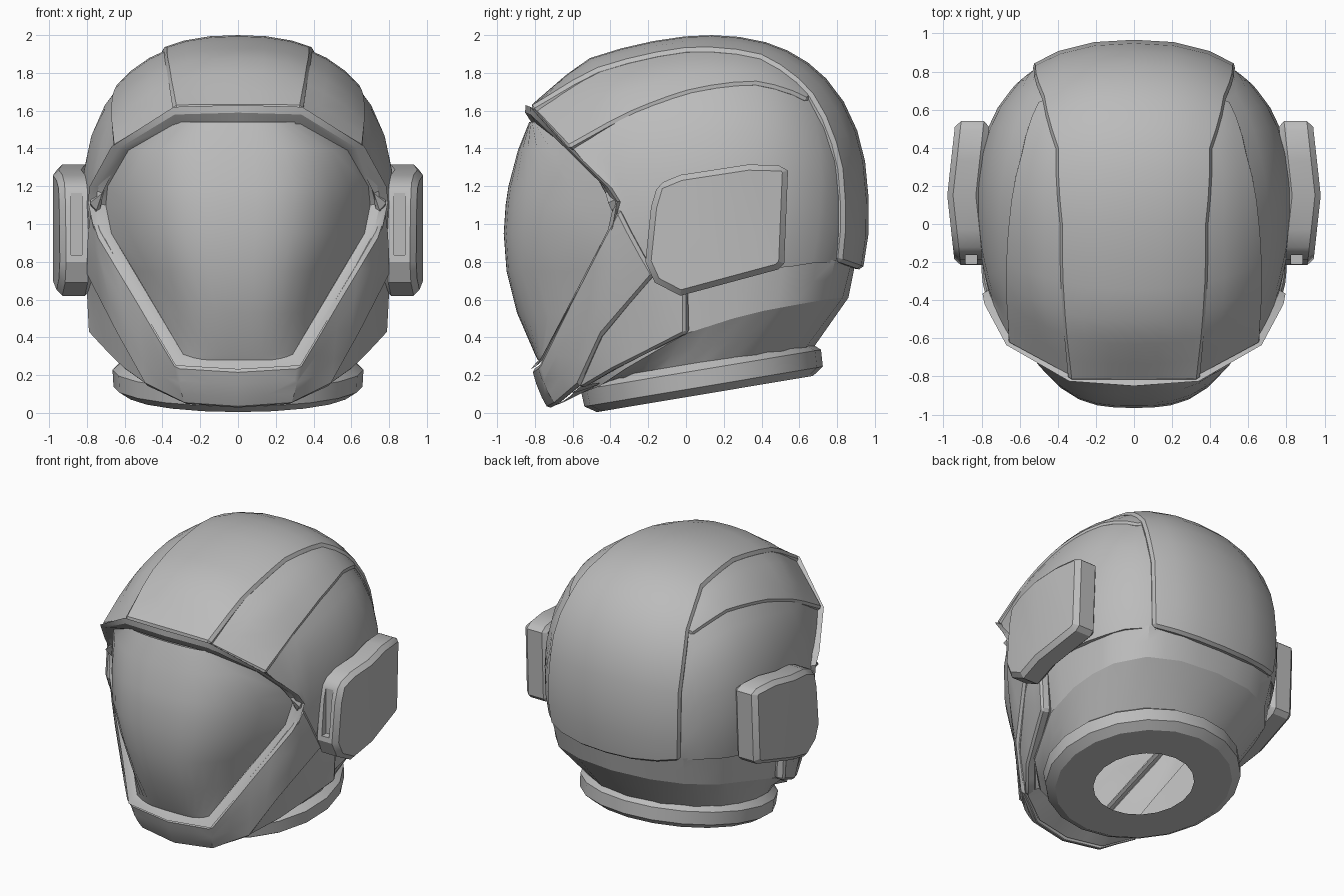
import bpy, bmesh, math
from mathutils import Vector

if "Cube" in bpy.data.objects:
    bpy.data.objects.remove(bpy.data.objects["Cube"])

C = Vector((0, 0.1, 1.05))          # centre of the dome
grey = bpy.data.materials.new("shell grey")
grey.diffuse_color = (0.5, 0.5, 0.5, 1)
grey.use_nodes = True
grey.node_tree.nodes["Principled BSDF"].inputs["Base Color"].default_value = grey.diffuse_color


def flip(points):
    return [(-x, y, z) for x, y, z in points]


def full(half):
    """Half outline starting on x=0, completed to the left side."""
    return flip(half[:0:-1]) + half


def shift(points, dx, dz=0):
    return [(x + dx, y, z + dz) for x, y, z in points]


def on_dome(p, offset):
    """Push a point along its ray from the centre onto the dome."""
    d = (p - C).normalized()
    a, n = (1.35, 1.6) if d.y < 0 else (0.868, 2.4)
    b = 0.95 if d.z > 0 else 0.82
    lo, hi = 0.0, 3.0
    for _ in range(30):
        t = (lo + hi) / 2
        f = abs(d.x * t / 0.86) ** 2.4 + abs(d.y * t / a) ** n + abs(d.z * t / b) ** 2.4
        lo, hi = (t, hi) if f < 1 else (lo, t)
    return C + d * (lo + offset)


def finish(name, bm, outward=True):
    if outward and sum((f.normal.dot(f.calc_center_median() - C) for f in bm.faces)) < 0:
        bmesh.ops.reverse_faces(bm, faces=bm.faces)
    me = bpy.data.meshes.new(name)
    bm.to_mesh(me)
    bm.free()
    me.materials.append(grey)
    ob = bpy.data.objects.new(name, me)
    bpy.context.collection.objects.link(ob)
    return ob


def bevel(ob, width, angle=45):
    m = ob.modifiers.new("bevel", 'BEVEL')
    m.width, m.segments, m.use_clamp_overlap = width, 1, False
    m.limit_method, m.angle_limit = 'ANGLE', math.radians(angle)


def mirror(ob):
    ob.modifiers.new("mirror", 'MIRROR').use_mirror_merge = False


def loft(bm, rings, closed):
    """Skin a list of equally long point rings."""
    vs = [[bm.verts.new(p) for p in r] for r in rings]
    n = len(vs[0])
    for r, s in zip(vs, vs[1:]):
        for j in range(n if closed else n - 1):
            bm.faces.new((r[j], r[(j + 1) % n], s[(j + 1) % n], s[j]))
    bm.normal_update()


def subdivide(points, k):
    pts = [Vector(p) for p in points]
    out = [a.lerp(b, i / k) for a, b in zip(pts, pts[1:]) for i in range(k)]
    return out + [pts[-1]]


def panel(name, a, b, rows, k, thick, offset=None, bulge=0.0, width=0.015):
    """Shell panel between two matching edge curves."""
    a, b = subdivide(a, k), subdivide(b, k)
    rings = []
    for r in range(rows + 1):
        t, ring = r / rows, []
        for i, (p, q) in enumerate(zip(a, b)):
            v = p.lerp(q, t)
            if offset is not None:
                pinned = C + (v - C) * (1 + offset * .25)
                v = pinned.lerp(on_dome(v, offset), min(1, i / k))
            ring.append(v + (v - C).normalized() * bulge * 4 * t * (1 - t))
        rings.append(ring)
    bm = bmesh.new()
    loft(bm, rings, False)
    ob = finish(name, bm)
    if thick:
        m = ob.modifiers.new("thickness", 'SOLIDIFY')
        m.thickness, m.offset = thick, -1
        if width:
            bevel(ob, width)
    return ob


# Dome panels: crown strip, tapering side strips, side plates (each tucked under the last)
crown_edge = [(.345, -.83, 1.62), (.37, -.45, 1.8), (.4, 0, 1.94), (.42, .4, 1.9),
              (.5, .68, 1.7), (.555, .85, 1.3), (.56, .87, .78)]
strip_edge = [(.67, -.63, 1.41), (.695, -.3, 1.6), (.69, 0, 1.72), (.62, .38, 1.77), (.52, .66, 1.67)]
panel("crown_panel", crown_edge, flip(crown_edge), 6, 3, .07, 0, width=.02)
mirror(panel("side_strip", shift(crown_edge[:5], -.05), strip_edge, 3, 3, .05, -.018))
plate_bottom = [(.785, -.38, 1.13), (.79, -.36, 1.0), (.79, -.2, .73), (.82, .3, .75),
                (.7, .72, .77), (.62, .81, .77), (.54, .87, .76)]
plate_top = shift(strip_edge, -.035, .025) + shift(crown_edge[5:], -.05, .03)
mirror(panel("side_plate", plate_top, plate_bottom, 6, 3, .04, -.03, width=0))

# Lower shell running from under the plates, over a crease, down to the collar
lower_top = [(0, .90, .81), (.3, .88, .81), (.53, .79, .81), (.68, .6, .81), (.73, .43, .81),
             (.75, .25, .81), (.75, 0, .75), (.6, -.33, .32), (.42, -.48, .18), (0, -.6, .11)]
lower_crease = [(0, .86, .61), (.29, .83, .61), (.51, .74, .6), (.655, .57, .57), (.705, .41, .54),
                (.73, .25, .5), (.72, 0, .42), (.6, -.31, .24), (.42, -.46, .14), (0, -.59, .09)]
lower_bottom = []
for angle in (0, 23, 45, 62, 76, 92, 112, 135, 158, 180):
    s = math.radians(angle)
    y = .08 + .59 * math.cos(s)
    lower_bottom.append((.6 * math.sin(s), y, .24 + .17 * (y - .09)))
panel("lower_shell", full(lower_top), full(lower_crease), 2, 2, 0)
panel("neck_taper", full(lower_crease), full(lower_bottom), 2, 2, 0)

# Chin guard, its underside, and jaw plates
chin_top = [(0, -.815, .23), (.33, -.785, .25), (.53, -.61, .6), (.745, -.425, .96), (.785, -.36, 1.08)]
chin_bottom = [(0, -.73, .02), (.28, -.69, .04), (.49, -.575, .14), (.635, -.455, .4), (.805, -.17, .73)]
panel("chin_guard", full(chin_top), full(chin_bottom), 3, 2, .04, bulge=.01, width=.016)
panel("chin_underside", full([(0, -.69, .04), (.27, -.65, .055), (.47, -.55, .15)]),
      full([(0, -.54, .13), (.25, -.5, .135), (.42, -.43, .16)]), 1, 2, 0)
mirror(panel("jaw_plate",
             [(.45, -.60, .16), (.59, -.49, .41), (.76, -.24, .74), (.81, -.005, .78)],
             [(.47, -.55, .13), (.61, -.38, .23), (.70, -.2, .32), (.795, -.005, .42)],
             3, 2, .07))

# Visor rim
outer = [(0, -.85, 1.63), (.34, -.825, 1.62), (.67, -.635, 1.41), (.785, -.42, 1.2),
         (.795, -.365, 1.12), (.765, -.39, .98), (.33, -.79, .25), (0, -.822, .23)]
inner = [(0, -.82, 1.54), (.33, -.79, 1.53), (.58, -.61, 1.39), (.69, -.42, 1.2),
         (.7, -.37, 1.1), (.67, -.41, .95), (.29, -.75, .31), (0, -.78, .28)]


def loop(half):
    return [Vector(p) for p in half + flip(half[-2:0:-1])]


out_loop, in_loop = loop(outer), loop(inner)
ridge = [o.lerp(i, .45) + Vector((0, -.015 if o.z > .5 else -.002, 0))
         for o, i in zip(out_loop, in_loop)]
back = [C + (o - C) * .93 for o in out_loop]
bm = bmesh.new()
loft(bm, [back, out_loop, ridge, in_loop], True)
bmesh.ops.recalc_face_normals(bm, faces=bm.faces)
finish("visor_rim", bm)

# Visor: rows of (height, half width, edge depth, centre depth)
rows = [(1.54, .33, -.79, -.83), (1.39, .58, -.61, -.89), (1.2, .69, -.42, -.94),
        (1.1, .7, -.37, -.955), (.95, .67, -.41, -.965), (.75, .55, -.52, -.95),
        (.53, .42, -.635, -.895), (.31, .29, -.75, -.8), (.28, .27, -.75, -.785)]
bm = bmesh.new()
loft(bm, [[(w * u / 7, yc + (ye - yc) * abs(u / 7) ** 3, z) for u in range(-7, 8)]
          for z, w, ye, yc in rows], False)
finish("visor", bm)

# Ear pads, bent slightly along their middle, with a slot in the front edge
outline = [(-.185, 1.09), (-.15, 1.21), (-.03, 1.26), (.33, 1.315), (.52, 1.31), (.54, 1.28),
           (.52, .79), (.49, .76), (-.03, .62), (-.165, .69), (-.215, .8)]
bm = bmesh.new()
face = bm.faces.new([bm.verts.new((.98, y, z)) for y, z in outline])
ext = bmesh.ops.extrude_face_region(bm, geom=[face], use_keep_orig=True)
for v in ext["geom"]:
    if isinstance(v, bmesh.types.BMVert):
        v.co.x = .8
bmesh.ops.bisect_plane(bm, geom=bm.verts[:] + bm.edges[:] + bm.faces[:],
                       plane_co=(0, .15, 0), plane_no=(0, 1, 0))
for v in bm.verts:
    v.co.x -= .11 * abs(v.co.y - .15)
bmesh.ops.recalc_face_normals(bm, faces=bm.faces)
pad = finish("ear_pad", bm, False)
bevel(pad, .03, 50)

bm = bmesh.new()
bmesh.ops.create_cube(bm, size=1)
for v in bm.verts:
    v.co = Vector((.855, -.22, 1.0)) + Vector((v.co.x * .06, v.co.y * .12, v.co.z * .33))
cutter = finish("slot_cutter", bm, False)
cutter.hide_render = True
cut = pad.modifiers.new("slot", 'BOOLEAN')
cut.operation, cut.object = 'DIFFERENCE', cutter
mirror(pad)

# Neck collar, tilted up towards the back
section = [(.33, 0), (.58, 0), (.64, .04), (.645, .13), (.6, .17)]
bm = bmesh.new()
loft(bm, [[(r * 1.03 * math.sin(math.tau * i / 20), r * math.cos(math.tau * i / 20), h)
           for i in range(20)] for r, h in section], True)
collar = finish("neck_collar", bm)
collar.location = (0, .1, .1)
collar.rotation_euler.x = math.radians(9.5)

# Apply modifiers, then shade smooth with sharp creases
bpy.ops.object.select_all(action='SELECT')
cutter.select_set(False)
bpy.context.view_layer.objects.active = pad
bpy.ops.object.convert(target='MESH')
bpy.data.objects.remove(cutter)
bpy.ops.object.shade_smooth_by_angle(angle=math.radians(28))
